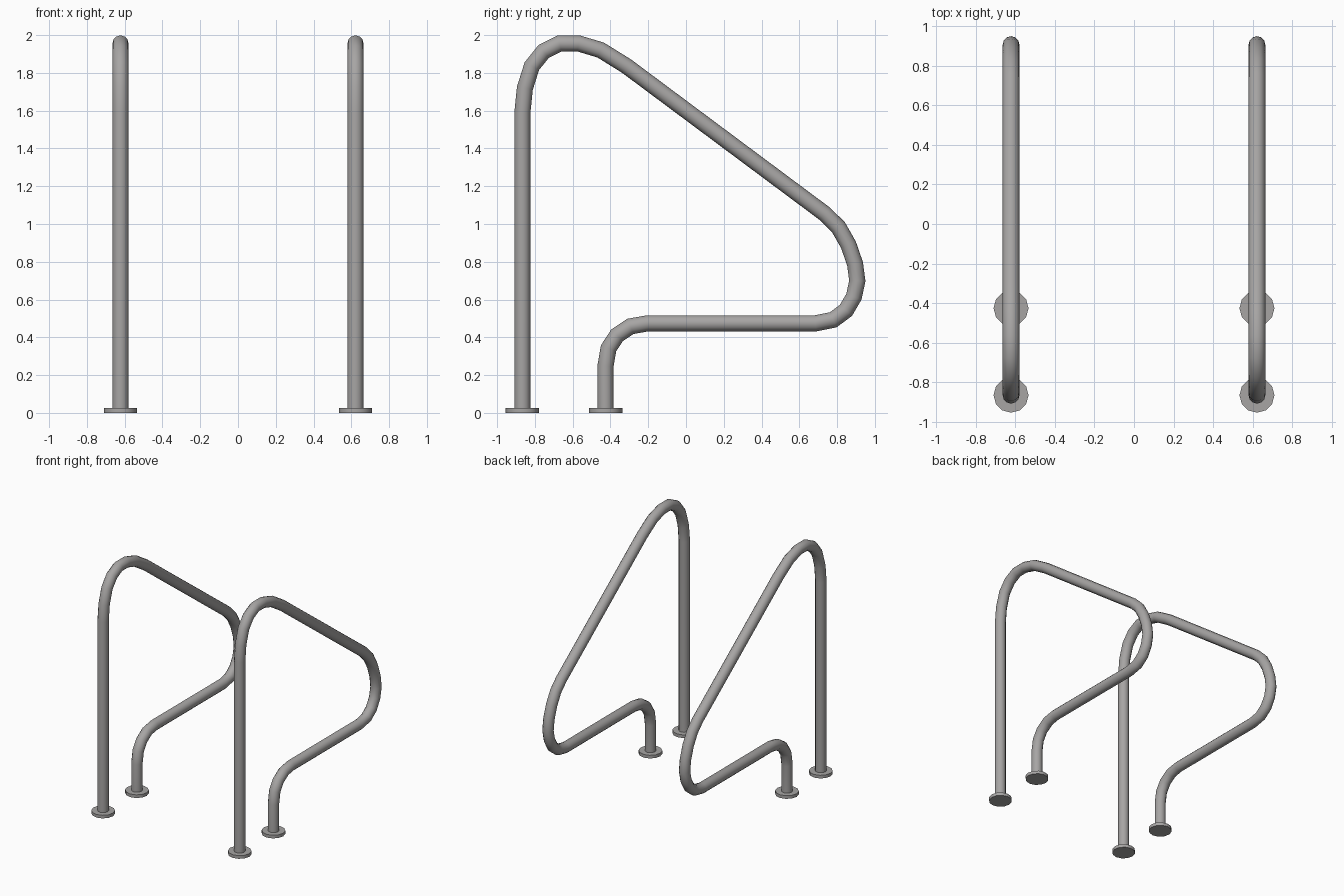
import bpy, bmesh, math
from mathutils import Vector, Matrix

if "Cube" in bpy.data.objects:
    bpy.data.objects.remove(bpy.data.objects["Cube"])

RAIL_X, TUBE_R, FLANGE_R, FLANGE_H, SIDES = 0.622, 0.0425, 0.0885, 0.026, 12

metal = bpy.data.materials.new("brushed grey metal")
metal.diffuse_color = (0.385, 0.375, 0.37, 1)
metal.use_nodes = True
metal.node_tree.nodes["Principled BSDF"].inputs["Base Color"].default_value = metal.diffuse_color

# Centre line of one rail in (y, z)
PATH = [
    (-0.866, 0.005), (-0.866, 1.592),                                   # tall post
    (-0.853, 1.719), (-0.816, 1.836), (-0.754, 1.913), (-0.669, 1.956),
    (-0.569, 1.956), (-0.452, 1.921), (-0.315, 1.836),                  # top bend
    (0.735, 1.054), (0.807, 0.983), (0.860, 0.890), (0.895, 0.789),
    (0.907, 0.699), (0.889, 0.615), (0.847, 0.543), (0.780, 0.493),
    (0.685, 0.474),                                                     # far bend
    (-0.204, 0.474), (-0.294, 0.458), (-0.365, 0.411), (-0.410, 0.342),
    (-0.426, 0.249), (-0.426, 0.005),                                   # short post
]


def finish(name, bm):
    bmesh.ops.recalc_face_normals(bm, faces=bm.faces)
    me = bpy.data.meshes.new(name)
    bm.to_mesh(me)
    bm.free()
    me.materials.append(metal)
    ob = bpy.data.objects.new(name, me)
    bpy.context.collection.objects.link(ob)
    bpy.ops.object.select_all(action='DESELECT')
    ob.select_set(True)
    bpy.context.view_layer.objects.active = ob
    bpy.ops.object.shade_smooth_by_angle(angle=math.radians(40))
    return ob


def tube(name, x):
    """Sweep a round section along PATH with mitred joints."""
    bm = bmesh.new()
    pts = [Vector((x, y, z)) for y, z in PATH]
    side = Vector((1, 0, 0))
    rings = []
    for i, p in enumerate(pts):
        a = (p - pts[i - 1]).normalized() if i else (pts[1] - p).normalized()
        b = (pts[i + 1] - p).normalized() if i < len(pts) - 1 else a
        t = (a + b).normalized()
        up = side.cross(t) / t.dot(a)
        rings.append([bm.verts.new(p + TUBE_R * (side * math.cos(k * math.tau / SIDES)
                                                 + up * math.sin(k * math.tau / SIDES)))
                      for k in range(SIDES)])
    for r, s in zip(rings, rings[1:]):
        for k in range(SIDES):
            n = (k + 1) % SIDES
            bm.faces.new((r[k], r[n], s[n], s[k]))
    bm.faces.new(rings[0])
    bm.faces.new(rings[-1])
    return finish(name, bm)


def flange(name, x, y):
    bm = bmesh.new()
    bmesh.ops.create_cone(bm, cap_ends=True, segments=SIDES, radius1=FLANGE_R,
                          radius2=FLANGE_R, depth=FLANGE_H,
                          matrix=Matrix.Translation((x, y, FLANGE_H / 2)))
    return finish(name, bm)


# Two identical rails, each with two floor flanges
for label, x in (("left", -RAIL_X), ("right", RAIL_X)):
    tube(label + "_handrail", x)
    flange(label + "_front_flange", x, PATH[0][0])
    flange(label + "_back_flange", x, PATH[-1][0])
